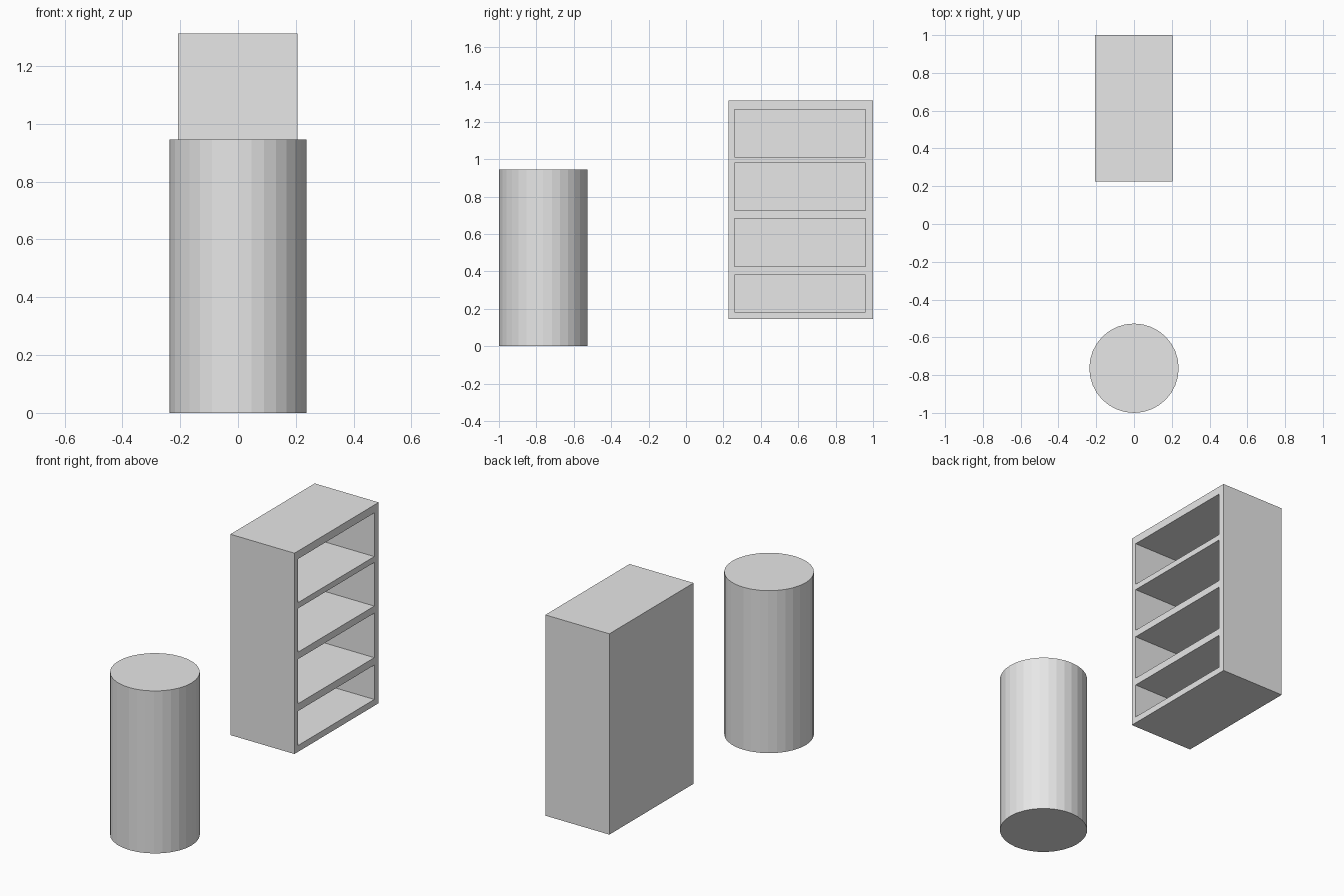
import bpy
import bmesh
from mathutils import Matrix, Vector

default = bpy.data.objects.get("Cube")
if default:
    bpy.data.objects.remove(default, do_unlink=True)

# One plain grey for everything
grey = bpy.data.materials.new("light grey")
grey.use_nodes = True
grey.diffuse_color = (0.8, 0.8, 0.8, 1)
grey.node_tree.nodes["Principled BSDF"].inputs["Base Color"].default_value = (0.8, 0.8, 0.8, 1)


def finish(name, bm):
    mesh = bpy.data.meshes.new(name)
    bm.to_mesh(mesh)
    bm.free()
    mesh.materials.append(grey)
    obj = bpy.data.objects.new(name, mesh)
    bpy.context.collection.objects.link(obj)
    return obj


def add_box(bm, low, high):
    low, high = Vector(low), Vector(high)
    size = high - low
    matrix = Matrix.Translation((low + high) / 2) @ Matrix.Diagonal((*size, 1))
    bmesh.ops.create_cube(bm, size=1, matrix=matrix)


# Faceted cylinder standing at the front
radius, height = 0.2365, 0.945
bm = bmesh.new()
bmesh.ops.create_cone(bm, cap_ends=True, segments=32, radius1=radius, radius2=radius,
                      depth=height, matrix=Matrix.Translation((0, radius - 1, height / 2)))
finish("cylinder", bm)

# Bookcase body
left, right = 0.205, -0.207
bm = bmesh.new()
add_box(bm, (right, 0.226, 0.145), (left, 1, 1.313))
bookcase = finish("bookcase", bm)

# Four compartments cut into the left side, leaving a thin back panel
compartments = [(0.182, 0.382), (0.425, 0.684), (0.725, 0.979), (1.013, 1.267)]
bm = bmesh.new()
for bottom, top in compartments:
    add_box(bm, (right + 0.035, 0.258, bottom), (left + 0.1, 0.96, top))
cutter = finish("compartment_cutter", bm)
cutter.hide_render = True

cut = bookcase.modifiers.new("compartments", 'BOOLEAN')
cut.operation = 'DIFFERENCE'
cut.solver = 'EXACT'
cut.object = cutter
bpy.context.view_layer.objects.active = bookcase
bpy.ops.object.modifier_apply(modifier=cut.name)
bpy.data.objects.remove(cutter, do_unlink=True)
